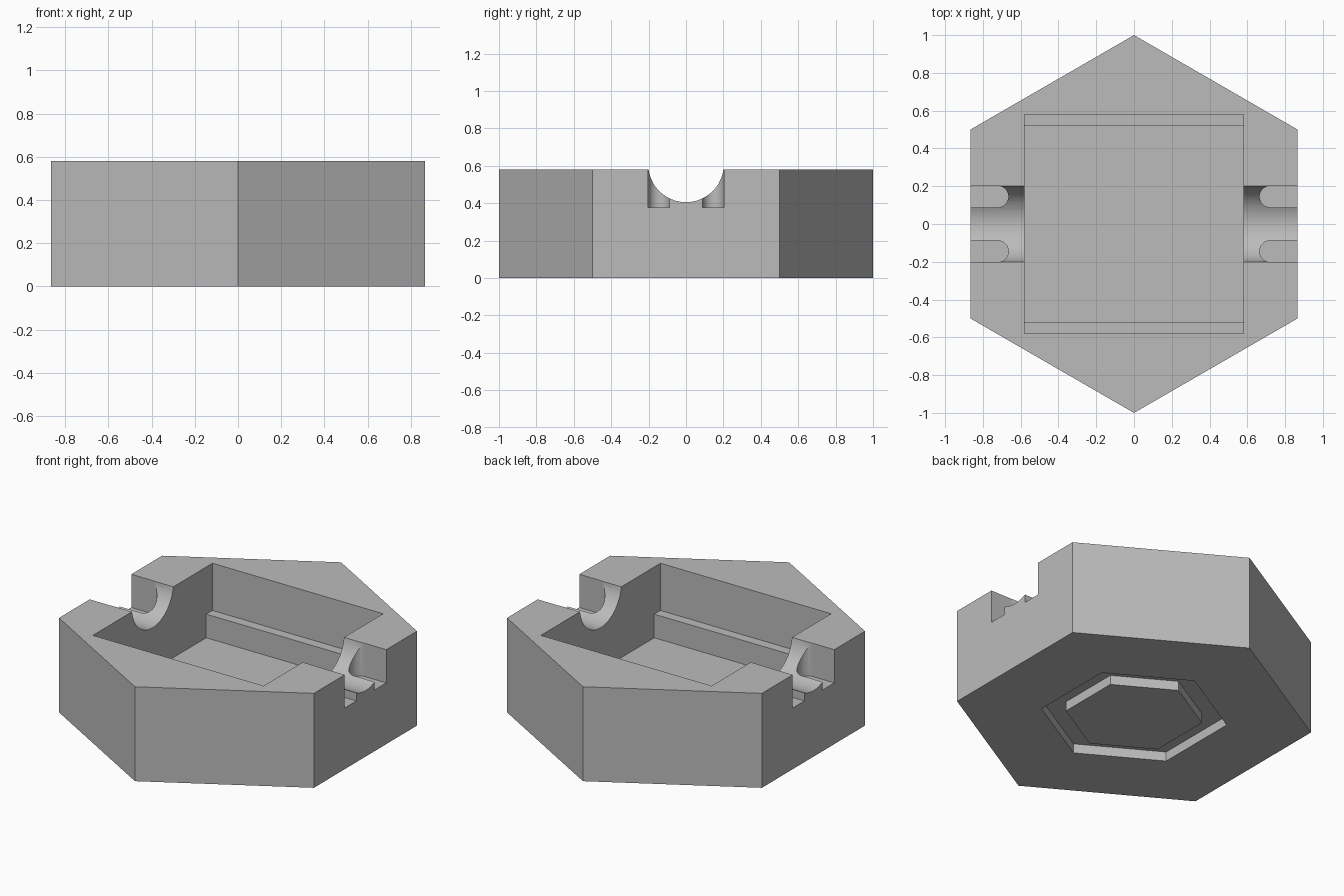
import bpy, bmesh
from math import pi, sin, cos, radians

if "Cube" in bpy.data.objects:
    bpy.data.objects.remove(bpy.data.objects["Cube"], do_unlink=True)

HEIGHT = 0.58
TOP = 0.8       # cutters reach above the body

grey = bpy.data.materials.new("plain grey")
grey.use_nodes = True
grey.diffuse_color = (0.5, 0.5, 0.5, 1)
grey.node_tree.nodes["Principled BSDF"].inputs["Base Color"].default_value = (0.5, 0.5, 0.5, 1)


def prism(name, outline, z0, z1):
    """Upright prism over a counter-clockwise outline."""
    bm = bmesh.new()
    base = bm.faces.new([bm.verts.new((x, y, z0)) for x, y in outline])
    top = bmesh.ops.extrude_face_region(bm, geom=[base])["geom"]
    bmesh.ops.translate(bm, vec=(0, 0, z1 - z0),
                        verts=[g for g in top if isinstance(g, bmesh.types.BMVert)])
    bmesh.ops.recalc_face_normals(bm, faces=bm.faces)
    mesh = bpy.data.meshes.new(name)
    bm.to_mesh(mesh)
    bm.free()
    mesh.materials.append(grey)
    obj = bpy.data.objects.new(name, mesh)
    bpy.context.collection.objects.link(obj)
    return obj


def arc(cx, cy, r, start, end, steps):
    angles = [radians(start + (end - start) * i / steps) for i in range(steps + 1)]
    return [(cx + r * cos(a), cy + r * sin(a)) for a in angles]


def hexagon(r):
    return arc(0, 0, r, 30, 330, 5)


def rectangle(hx, hy):
    return [(-hx, -hy), (hx, -hy), (hx, hy), (-hx, hy)]


def cut(target, cutter):
    """Subtract the cutter for good and remove it."""
    bpy.context.view_layer.objects.active = target
    mod = target.modifiers.new("cut", 'BOOLEAN')
    mod.operation = 'DIFFERENCE'
    mod.solver = 'EXACT'
    mod.object = cutter
    bpy.ops.object.modifier_apply(modifier=mod.name)
    bpy.data.objects.remove(cutter, do_unlink=True)


# Hexagonal body
body = prism("hexagonal_body", hexagon(1), 0, HEIGHT)

# Pocket with a narrow ledge along the front and back walls
cut(body, prism("pocket_upper", rectangle(0.58, 0.58), 0.29, TOP))
cut(body, prism("pocket_lower", rectangle(0.58, 0.52), 0.145, TOP))

# Round channel through both sides
channel = prism("channel", arc(0, 0, 0.202, 0, 352.5, 47), -1, 1)
channel.rotation_euler = (0, pi / 2, 0)
channel.location.z = 0.607
bpy.context.view_layer.update()
cut(body, channel)

# Round-ended slots beside the channel, open to the outer faces
for side in (-1, 1):
    for y in (-0.145, 0.145):
        outline = [(side * px, y + py) for px, py in
                   arc(0.722, 0, 0.057, 90, 270, 16) + [(0.95, -0.057), (0.95, 0.057)]]
        cut(body, prism("slot", outline, 0.376, TOP))

# Hexagonal ring groove in the underside
groove = prism("groove", hexagon(0.523), -0.1, 0.058)
cut(groove, prism("groove_core", hexagon(0.385), -0.2, 0.2))
cut(body, groove)

# Smooth the round parts only
for obj in bpy.context.selected_objects:
    obj.select_set(False)
body.select_set(True)
bpy.context.view_layer.objects.active = body
bpy.ops.object.shade_smooth_by_angle(angle=radians(30))
